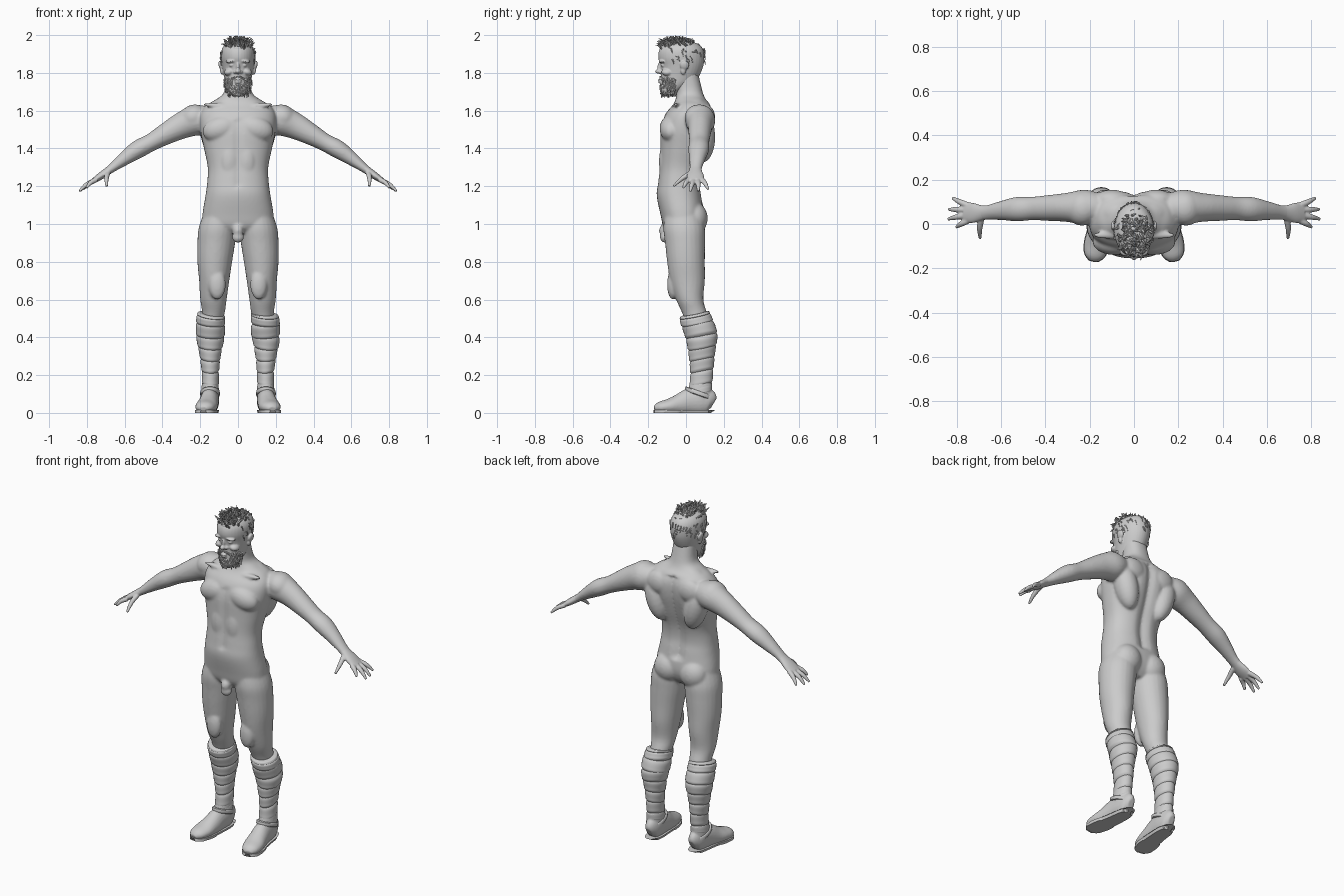
import bpy
import bmesh
import random
from math import cos, sin, pi, exp, copysign
from mathutils import Vector, Matrix

random.seed(4)
cube = bpy.data.objects.get("Cube")
if cube:
    bpy.data.objects.remove(cube)

SHADE = 0.6
clay = bpy.data.materials.new("clay grey")
clay.use_nodes = True
clay.diffuse_color = (SHADE, SHADE, SHADE, 1)
clay.node_tree.nodes["Principled BSDF"].inputs["Base Color"].default_value = clay.diffuse_color


def smooth_rows(rows, steps):
    """Pass a smooth curve through all the given section rows."""
    pts = [Vector(r) for r in rows]
    out = []
    for i in range(len(pts) - 1):
        a, b, c, d = pts[max(i - 1, 0)], pts[i], pts[i + 1], pts[min(i + 2, len(pts) - 1)]
        for k in range(steps):
            t = k / steps
            out.append(b + ((c - a) * t + (a * 2 - b * 5 + c * 4 - d) * t * t
                            + (b * 3 - a - c * 3 + d) * t * t * t) / 2)
    return out + [pts[-1]]


def loft(bm, rows, side=1, upright=False, power=2, steps=4, sides=24, reshape=None):
    """Skin elliptical sections (x, y, z, width radius, depth or height radius)."""
    rows = smooth_rows(rows, steps)
    rings = []
    for i, r in enumerate(rows):
        u, v = Vector((1, 0, 0)), Vector((0, 1, 0))
        if not upright:
            along = rows[min(i + 1, len(rows) - 1)].xyz - rows[max(i - 1, 0)].xyz
            u = along.cross(Vector((0, 0, 1))).normalized()
            v = u.cross(along).normalized()
        ring = []
        for k in range(sides):
            c, s = cos(2 * pi * k / sides), sin(2 * pi * k / sides)
            c = copysign(abs(c) ** (2 / power), c)
            s = copysign(abs(s) ** (2 / power), s)
            p = r.xyz + u * c * r[3] + v * s * r[4]
            if reshape:
                p = reshape(p)
            ring.append(bm.verts.new((p.x * side, p.y, p.z)))
        rings.append(ring)
    for a, b in zip(rings, rings[1:]):
        for k in range(sides):
            j = (k + 1) % sides
            bm.faces.new((a[k], a[j], b[j], b[k]))
    bm.faces.new(rings[0])
    bm.faces.new(rings[-1])


def ball(bm, place, size, tilt=0):
    """Ellipsoid, mirrored when it lies off the middle."""
    for side in ((1, -1) if place[0] else (1,)):
        m = (Matrix.Translation((place[0] * side, place[1], place[2]))
             @ Matrix.Rotation(tilt * side, 4, 'Y') @ Matrix.Diagonal((*size, 1)))
        bmesh.ops.create_uvsphere(bm, u_segments=24, v_segments=14, radius=1, matrix=m)


def finish(name, bm, voxel=0, relax=0):
    """Make the object; fuse overlapping masses when a voxel size is given."""
    bmesh.ops.recalc_face_normals(bm, faces=bm.faces)
    mesh = bpy.data.meshes.new(name)
    bm.to_mesh(mesh)
    bm.free()
    mesh.materials.append(clay)
    obj = bpy.data.objects.new(name, mesh)
    bpy.context.collection.objects.link(obj)
    bpy.ops.object.select_all(action='DESELECT')
    obj.select_set(True)
    bpy.context.view_layer.objects.active = obj
    if voxel:
        bpy.ops.object.shade_smooth()
        fuse = obj.modifiers.new("fuse", 'REMESH')
        fuse.mode, fuse.voxel_size, fuse.use_smooth_shade = 'VOXEL', voxel, True
        soft = obj.modifiers.new("soften", 'SMOOTH')
        soft.factor, soft.iterations = 0.5, relax
    else:
        bpy.ops.object.shade_smooth_by_angle(angle=0.7)


# Body: torso, thighs, arms and the main muscle masses
def grooves(p):
    if p.y > 0.02 and 1.1 < p.z < 1.62:
        p.y -= 0.022 * exp(-(p.x / 0.03) ** 2)
    elif p.y < -0.05 and 1.2 < p.z < 1.55:
        p.y += 0.008 * exp(-(p.x / 0.02) ** 2)
    return p


body = bmesh.new()
loft(body, [(0, -.02, .95, .1, .07), (0, -.02, .99, .18, .1), (0, -.02, 1.05, .188, .115),
            (0, -.035, 1.15, .172, .12), (0, -.037, 1.22, .163, .112), (0, -.028, 1.3, .16, .113),
            (0, -.01, 1.4, .18, .128), (0, .005, 1.5, .2, .14), (0, .02, 1.58, .2, .13),
            (0, .03, 1.63, .165, .1), (0, .025, 1.66, .115, .08), (0, .018, 1.7, .073, .07),
            (0, 0, 1.8, .064, .064)], upright=True, power=2.3, sides=48, reshape=grooves)
for side in (1, -1):
    loft(body, [(.1, -.015, 1.06, .08, .095), (.108, -.01, .98, .1, .11), (.115, -.005, .9, .1, .106),
                (.123, 0, .8, .092, .1), (.126, .008, .7, .08, .092), (.13, .02, .6, .07, .072),
                (.13, .045, .53, .06, .066), (.14, .07, .45, .05, .06)], side, upright=True)
    loft(body, [(.14, .07, 1.56, .06, .06), (.22, .075, 1.55, .08, .08), (.3, .075, 1.52, .066, .07),
                (.39, .072, 1.472, .058, .056), (.46, .07, 1.432, .053, .047),
                (.53, .067, 1.395, .055, .048), (.6, .06, 1.347, .043, .037),
                (.66, .052, 1.302, .034, .025), (.7, .05, 1.272, .034, .02)], side)
for place, size, tilt in (
        ((.085, .045, 1.03), (.083, .07, .085), 0),        # buttock
        ((.235, .07, 1.565), (.075, .078, .066), .5),      # shoulder cap
        ((.09, -.08, 1.505), (.1, .06, .068), .3),         # chest
        ((.13, .085, 1.46), (.065, .07, .14), .25),        # flank of the back
        ((.1, .11, 1.56), (.08, .045, .07), 0),            # shoulder blade
        ((.09, .045, 1.64), (.085, .05, .03), .45),        # neck to shoulder
        ((.1, -.05, 1.628), (.09, .018, .013), -.05),      # collar bone
        ((.045, -.118, 1.33), (.045, .025, .09), 0),       # belly
        ((.11, -.07, .68), (.045, .03, .08), 0),           # above the knee
        ((0, -.115, .965), (.028, .028, .035), 0),
        ((0, -.112, .93), (.032, .026, .03), 0)):
    ball(body, place, size, tilt)
finish("body", body, .0075, 6)

# Hands: a palm with four fingers and a thumb
hands = bmesh.new()
for side in (1, -1):
    loft(hands, [(.66, .052, 1.302, .03, .023), (.69, .05, 1.28, .035, .021),
                 (.73, .05, 1.252, .046, .019), (.765, .052, 1.228, .044, .014)], side)
    for base, tip in (((.75, .015, 1.235), (.803, -.015, 1.19)),
                      ((.76, .04, 1.23), (.84, .022, 1.173)),
                      ((.76, .064, 1.23), (.838, .066, 1.173)),
                      ((.75, .084, 1.235), (.82, .118, 1.183)),
                      ((.69, .025, 1.27), (.695, -.066, 1.2))):
        a, b = Vector(base), Vector(tip)
        m = (a + b) / 2 + Vector((.004, 0, .006))
        loft(hands, [(*a, .015, .014), (*m, .0125, .012), (*b, .007, .006)], side, sides=12)
finish("hands", hands, .004, 4)

# Head: skull, jaw, features and ears
head = bmesh.new()
loft(head, [(0, -.09, 1.675, .028, .03), (0, -.083, 1.7, .052, .05), (0, -.05, 1.74, .066, .086),
            (0, -.032, 1.78, .074, .1), (0, -.022, 1.835, .084, .113), (0, -.025, 1.88, .09, .122),
            (0, -.025, 1.92, .087, .117), (0, -.025, 1.95, .068, .095), (0, -.025, 1.967, .035, .05)],
     upright=True, sides=36)
for place, size, tilt in (
        ((0, -.14, 1.808), (.016, .024, .013), 0),
        ((0, -.134, 1.828), (.01, .018, .03), 0),
        ((.016, -.134, 1.804), (.009, .012, .008), 0),
        ((.034, -.125, 1.862), (.032, .02, .009), .12),
        ((.033, -.12, 1.84), (.014, .013, .009), 0),
        ((.046, -.098, 1.805), (.028, .032, .02), .3),
        ((0, -.137, 1.762), (.022, .012, .006), 0),
        ((0, -.136, 1.75), (.018, .011, .006), 0),
        ((.092, -.008, 1.84), (.011, .024, .025), .2),
        ((.086, -.015, 1.812), (.009, .014, .022), .1)):
    ball(head, place, size, tilt)
finish("head", head, .004, 3)


# Hair and beard: swept tapered locks over a solid under-layer
def lock(bm, root, sweep, length, thick):
    tip = root + sweep.normalized() * length
    bend = (root + tip) / 2 + Vector((random.uniform(-.006, .006), 0, .006))
    tip.z = min(tip.z, 1.996)
    bend.z = min(bend.z, 1.99)
    loft(bm, [(*root, thick, thick * .7), (*bend, thick * .8, thick * .6), (*tip, .001, .001)],
         steps=2, sides=6)


hair = bmesh.new()
ball(hair, (0, -.035, 1.93), (.075, .103, .043))
for i in range(170):
    a, d = random.uniform(0, 2 * pi), random.random() ** .5
    root = Vector((.07 * d * cos(a), -.04 + .1 * d * sin(a), 1.925 + .045 * (1 - d * d) ** .5))
    front = max(0, -root.y / .14)
    sweep = Vector((random.gauss(root.x * 5, .5), random.gauss(-.3, .6), .45 + .5 * front))
    lock(hair, root, sweep, random.uniform(.025, .042), random.uniform(.005, .008))
for i in range(50):
    a = random.uniform(-.5, pi + .5)
    z = random.uniform(1.86, 1.93)
    root = Vector((.089 * cos(a), -.025 + .12 * sin(a), z))
    lock(hair, root, Vector((-sin(a) * cos(a) * .5, .3, -1)), .03, .005)
finish("hair", hair)

beard = bmesh.new()
for i in range(190):
    a = random.uniform(-1.5, 1.5)
    drop = random.random()
    z = 1.775 - .085 * drop if abs(a) > .35 else 1.74 - .05 * drop
    grow = 1 - .35 * drop ** 2
    root = Vector((.068 * grow * sin(a), -.05 - .083 * cos(a) * (1 - .12 * drop), z))
    sweep = Vector((sin(a) * .35, -.3 * cos(a), -1))
    lock(beard, root, sweep, random.uniform(.018, .028), random.uniform(.005, .008))
for side in (1, -1):
    for i in range(12):
        root = Vector((side * (.004 + .0025 * i), -.136 + .0012 * i, 1.779 - .001 * i))
        lock(beard, root, Vector((side, -.2, -.7)), .018, .005)
finish("beard", beard)

# Leg wraps: overlapping tilted bands around the calf
CALF = smooth_rows([(.14, .045, .53, .068, .072), (.144, .052, .5, .073, .08),
                    (.147, .083, .4, .072, .08), (.148, .085, .3, .053, .066),
                    (.146, .083, .2, .042, .058), (.148, .073, .1, .044, .06)], 8)
wraps = bmesh.new()
for side in (1, -1):
    for i in range(8):
        part = CALF[i * 5:i * 5 + 7]
        if len(part) < 3:
            continue
        tilt = random.uniform(-.15, .15)
        rows = [(*r.xyz, r[3] + e, r[4] + e) for r, e in
                zip(part, [-.006, .001] + [.003] * (len(part) - 4) + [.003, -.006])]

        def slant(p, t=tilt):
            p.z += t * (p.x - .145) + .2 * (p.y - .07)
            return p
        loft(wraps, rows, side, upright=True, steps=2, sides=32, reshape=slant)
finish("leg_wraps", wraps)

# Shoes: soft upper, flat sole and ankle strap
FOOT = [(.144, .146, .05, .018, .03), (.144, .125, .06, .036, .062), (.146, .08, .065, .046, .075),
        (.151, .02, .06, .049, .07), (.158, -.035, .045, .053, .056), (.168, -.09, .035, .057, .04),
        (.178, -.14, .028, .047, .03), (.183, -.166, .02, .022, .014)]


def flat(p):
    p.z = max(p.z, .004)
    return p


def thin(p):
    p.z = .016 if p.z > .03 else 0
    return p


shoes, soles, straps = bmesh.new(), bmesh.new(), bmesh.new()
for side in (1, -1):
    loft(shoes, FOOT, side, reshape=flat)
    loft(shoes, [(.148, .07, .05, .044, .06), (.148, .072, .1, .046, .064),
                 (.147, .08, .16, .043, .06)], side, upright=True)
    loft(soles, [(x, y, z, w + .002, h) for x, y, z, w, h in FOOT], side, reshape=thin)

    def strap_slant(p):
        p.z -= .35 * (p.y - .07)
        return p
    loft(straps, [(.148, .066, .09, .046, .066), (.148, .066, .094, .052, .072),
                  (.148, .067, .112, .051, .07), (.148, .068, .116, .045, .064)],
         side, upright=True, steps=2, sides=32, reshape=strap_slant)
finish("shoes", shoes, .005, 4)
finish("shoe_soles", soles)
finish("ankle_straps", straps)
